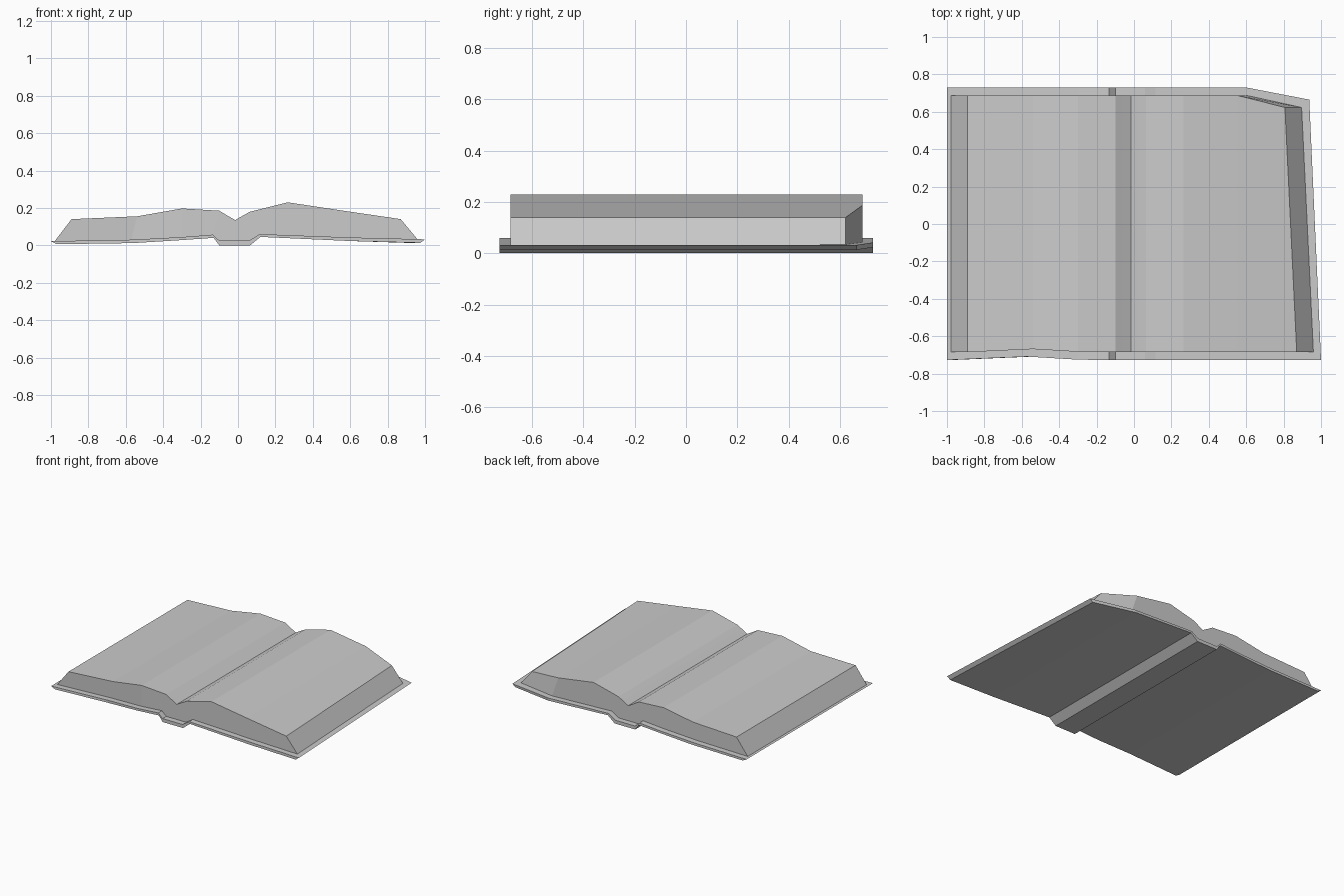
import bpy
import bmesh

cube = bpy.data.objects.get("Cube")
if cube:
    bpy.data.objects.remove(cube)

grey = bpy.data.materials.new("light grey")
grey.use_nodes = True
grey.diffuse_color = (0.6, 0.6, 0.6, 1)
grey.node_tree.nodes["Principled BSDF"].inputs["Base Color"].default_value = (0.6, 0.6, 0.6, 1)


def worn(x, y, z):
    """Skew the right rear corner inward and dent the left front edge."""
    if y > 0:
        t = min(max((x - 0.6) / 0.27, 0), 1)
        return x - 0.063 * t, y - 0.065 * t, z
    return x, y + 0.018 * max(0, 1 - abs(x + 0.57) / 0.3), z


def slab(name, columns, front, back):
    """Solid from columns of (top x, top z, bottom x, bottom z), run front to back."""
    bm = bmesh.new()
    rings = []
    for xt, zt, xb, zb in columns:
        corners = [(xt, front, zt), (xt, back, zt), (xb, back, zb), (xb, front, zb)]
        rings.append([bm.verts.new(worn(*c)) for c in corners])
    for a, b in zip(rings, rings[1:]):
        for i in range(4):
            j = (i + 1) % 4
            bm.faces.new((a[i], a[j], b[j], b[i]))
    bm.faces.new(rings[0])
    bm.faces.new(rings[-1])
    bmesh.ops.recalc_face_normals(bm, faces=bm.faces)
    mesh = bpy.data.meshes.new(name)
    bm.to_mesh(mesh)
    bm.free()
    mesh.materials.append(grey)
    obj = bpy.data.objects.new(name, mesh)
    bpy.context.collection.objects.link(obj)
    return obj


# Cover boards with the dropped spine between them
slab("cover", [
    (-1, 0.022, -0.97, 0.006),
    (-0.57, 0.03, -0.56, 0.012),
    (-0.3, 0.044, -0.3, 0.028),
    (-0.135, 0.057, -0.13, 0.04),
    (-0.1, 0.025, -0.1, 0),
    (0.06, 0.025, 0.065, 0),
    (0.115, 0.06, 0.12, 0.045),
    (0.6, 0.042, 0.6, 0.023),
    (1, 0.032, 0.975, 0.013),
], -0.727, 0.73)

# Two swelling page stacks meeting in the gutter
slab("pages", [
    (-0.89, 0.14, -0.98, 0.022),
    (-0.54, 0.155, -0.57, 0.03),
    (-0.3, 0.197, -0.3, 0.044),
    (-0.1, 0.185, -0.135, 0.057),
    (-0.06, 0.161, -0.1, 0.025),
    (-0.015, 0.135, -0.02, 0.025),
    (0.03, 0.161, 0.06, 0.025),
    (0.065, 0.18, 0.115, 0.06),
    (0.265, 0.23, 0.265, 0.054),
    (0.55, 0.187, 0.6, 0.042),
    (0.87, 0.14, 0.96, 0.032),
], -0.685, 0.688)
